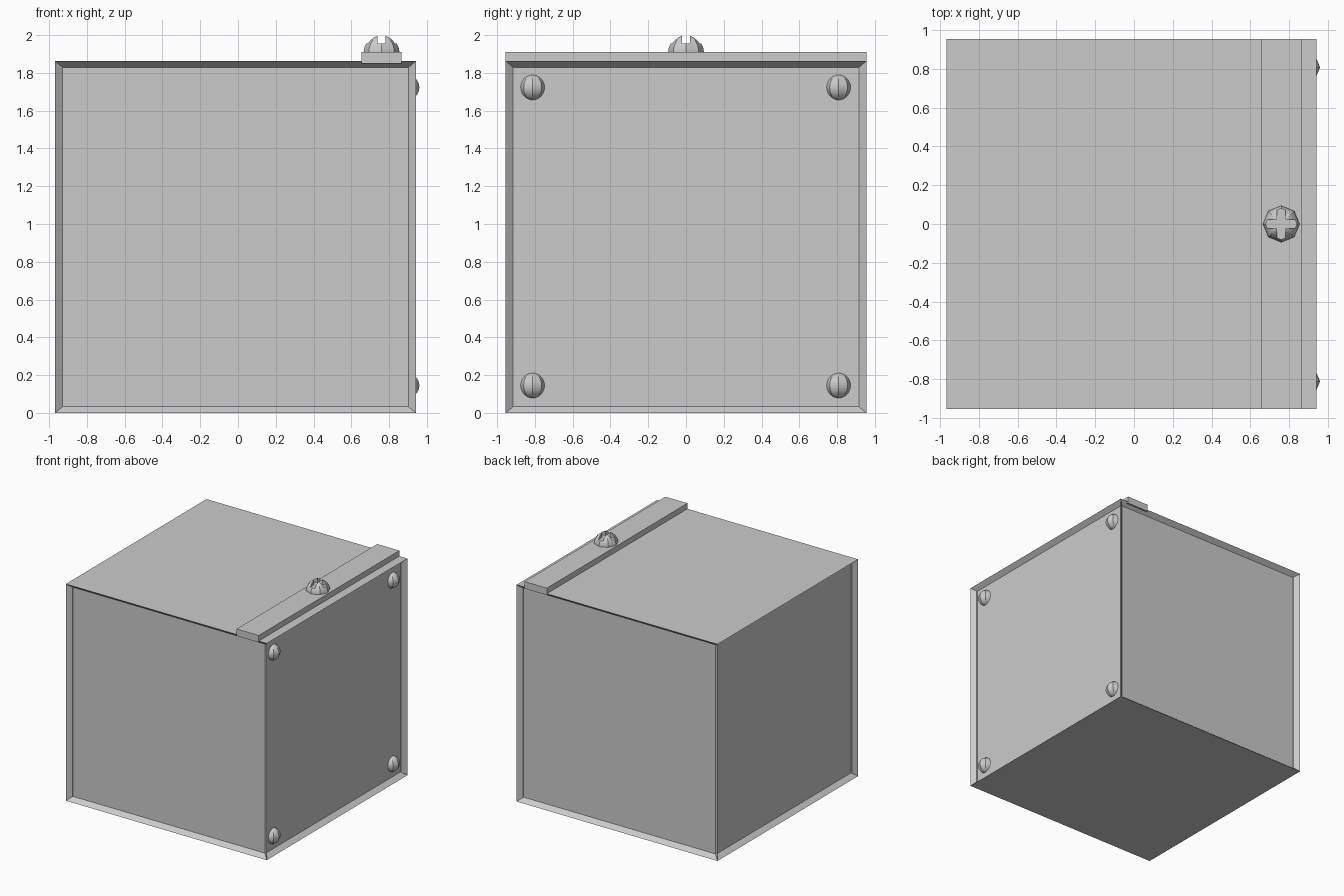
import bpy
import bmesh
from mathutils import Matrix, Vector

if "Cube" in bpy.data.objects:
    bpy.data.objects.remove(bpy.data.objects["Cube"], do_unlink=True)

grey = bpy.data.materials.new("plain grey")
grey.use_nodes = True
colour = (0.6, 0.6, 0.6, 1)
grey.diffuse_color = colour
grey.node_tree.nodes["Principled BSDF"].inputs["Base Color"].default_value = colour


def finish(name, bm):
    mesh = bpy.data.meshes.new(name)
    bm.to_mesh(mesh)
    bm.free()
    mesh.materials.append(grey)
    obj = bpy.data.objects.new(name, mesh)
    bpy.context.collection.objects.link(obj)
    return obj


def box(name, low, high):
    low, high = Vector(low), Vector(high)
    bm = bmesh.new()
    place = Matrix.Translation((low + high) / 2) @ Matrix.Diagonal((*(high - low), 1))
    bmesh.ops.create_cube(bm, size=1, matrix=place)
    return finish(name, bm)


def stud(name, centre, radius):
    bm = bmesh.new()
    bmesh.ops.create_uvsphere(bm, u_segments=8, v_segments=16, radius=radius,
                              matrix=Matrix.Translation(centre))
    return finish(name, bm)


# Case with a sunken panel in each of its four walls
case = box("case", (-0.968, -0.955, 0), (0.942, 0.955, 1.862))
bm = bmesh.new()
bm.from_mesh(case.data)
bm.normal_update()
walls = [f for f in bm.faces if abs(f.normal.z) < 0.5]
bmesh.ops.inset_individual(bm, faces=walls, thickness=0.046, depth=-0.04)
bm.to_mesh(case.data)
bm.free()

# Raised strip along the top
box("top_strip", (0.655, -0.955, 1.85), (0.865, 0.955, 1.91))

# Domed studs in the corners of the side panel
for side, y in (("front", -0.812), ("back", 0.808)):
    for level, z in (("lower", 0.145), ("upper", 1.723)):
        stud(f"{side}_{level}_stud", (0.893, y, z), 0.067)

# Large top screw with a cross slot
screw = stud("top_screw", (0.76, 0, 1.906), 0.095)
for name, half_x, half_y in (("slot_across", 0.12, 0.022), ("slot_along", 0.022, 0.12)):
    cutter = box(name, (0.76 - half_x, -half_y, 1.955), (0.76 + half_x, half_y, 2.1))
    cutter.hide_render = True
    cutter.hide_viewport = True
    cut = screw.modifiers.new(name, "BOOLEAN")
    cut.operation = "DIFFERENCE"
    cut.solver = "EXACT"
    cut.object = cutter
